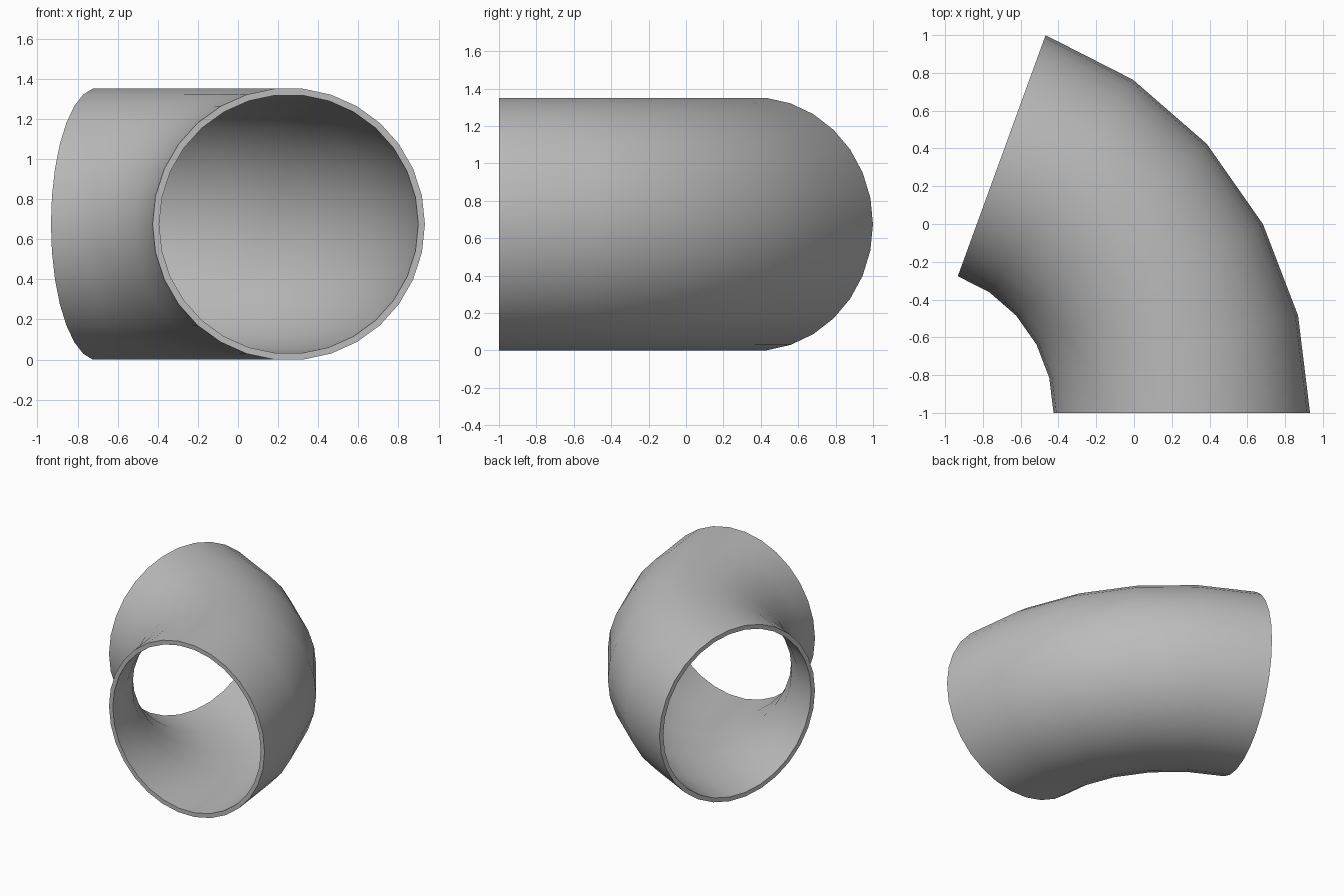
import bpy, bmesh
from math import radians, cos, sin, tau

cube = bpy.data.objects.get("Cube")
if cube:
    bpy.data.objects.remove(cube, do_unlink=True)

SIDES, STEPS, SWEEP = 30, 5, radians(70)
OUTER, INNER = 0.679, 0.646          # pipe radii
BEND = 1.449                         # bend radius of the centre line
CX, CY = -1.196, -1.0                # bend axis
CZ = OUTER * cos(tau / SIDES / 2)    # rests on a flat side

mat = bpy.data.materials.new("pipe grey")
mat.use_nodes = True
grey = (0.5, 0.5, 0.5, 1)
mat.diffuse_color = grey
mat.node_tree.nodes["Principled BSDF"].inputs["Base Color"].default_value = grey

bm = bmesh.new()


def ring(angle, radius):
    """Circle of vertices across the pipe at an angle around the bend."""
    verts = []
    for i in range(SIDES):
        a = tau * i / SIDES
        d = BEND + radius * cos(a)
        verts.append(bm.verts.new((CX + d * cos(angle), CY + d * sin(angle),
                                   CZ + radius * sin(a))))
    return verts


def bridge(a, b):
    for i in range(SIDES):
        j = (i + 1) % SIDES
        bm.faces.new((a[i], a[j], b[j], b[i]))


# Outer and inner walls
angles = [SWEEP * s / STEPS for s in range(STEPS + 1)]
outer = [ring(t, OUTER) for t in angles]
inner = [ring(t, INNER) for t in angles]
for wall in (outer, inner):
    for a, b in zip(wall, wall[1:]):
        bridge(a, b)

# Flat rims at both open ends
for end in (0, -1):
    bridge(outer[end], inner[end])

bmesh.ops.recalc_face_normals(bm, faces=bm.faces)
mesh = bpy.data.meshes.new("pipe_elbow")
bm.to_mesh(mesh)
bm.free()
mesh.materials.append(mat)
elbow = bpy.data.objects.new("pipe_elbow", mesh)
bpy.context.collection.objects.link(elbow)

# Smooth walls, sharp rims
bpy.ops.object.select_all(action='DESELECT')
elbow.select_set(True)
bpy.context.view_layer.objects.active = elbow
bpy.ops.object.shade_smooth_by_angle(angle=radians(30))
